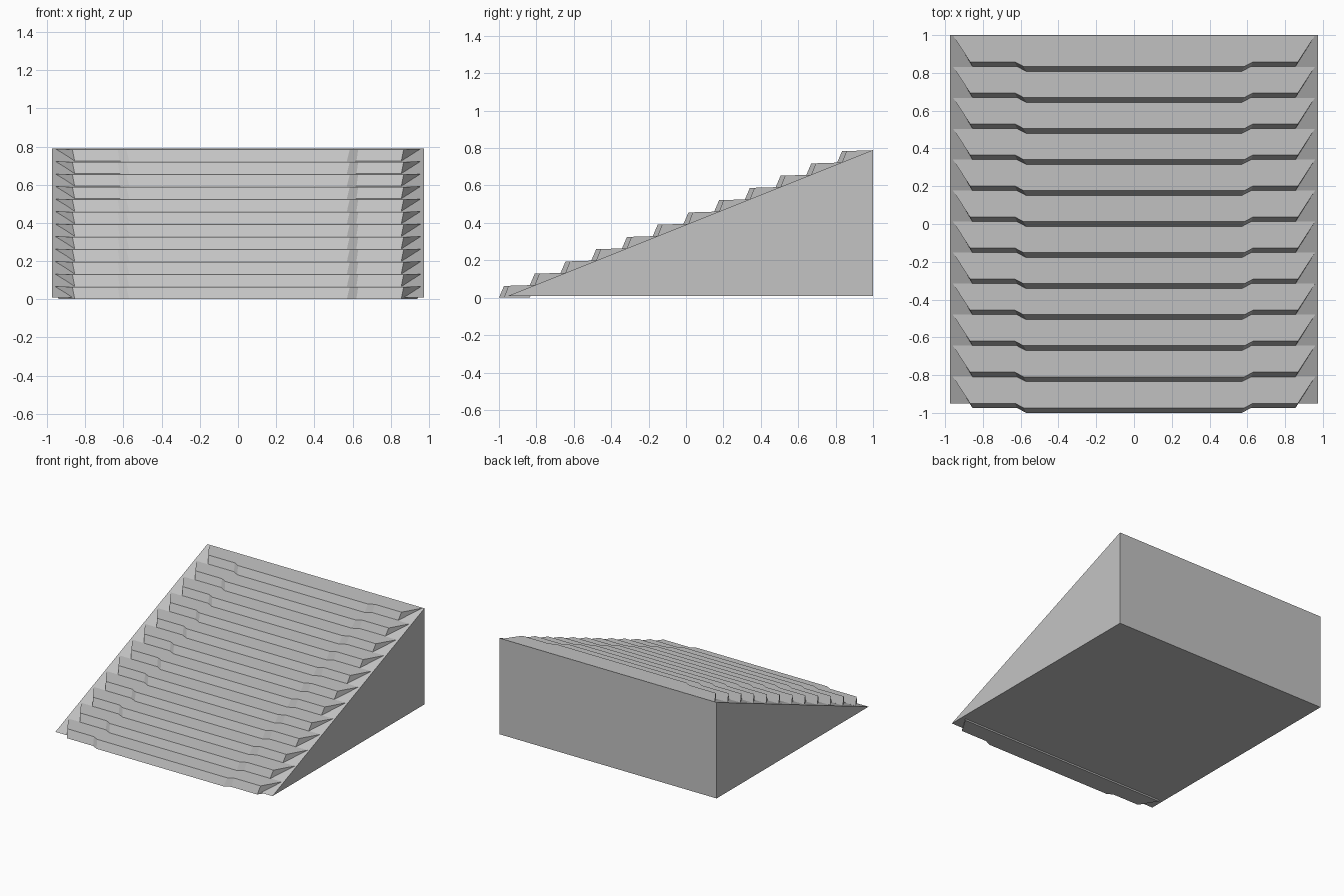
import bpy, bmesh

if "Cube" in bpy.data.objects:
    bpy.data.objects.remove(bpy.data.objects["Cube"])

STEPS = 12
RUN, RISE = 0.1643, 0.0655

grey = bpy.data.materials.new("light_grey")
grey.diffuse_color = (0.55, 0.55, 0.55, 1)
grey.use_nodes = True
grey.node_tree.nodes["Principled BSDF"].inputs["Base Color"].default_value = grey.diffuse_color


def loft(name, rings):
    """Closed solid joining two matching rings of points."""
    bm = bmesh.new()
    a, b = [[bm.verts.new(p) for p in ring] for ring in rings]
    n = len(a)
    bm.faces.new(a)
    bm.faces.new(b)
    for i in range(n):
        j = (i + 1) % n
        bm.faces.new((a[i], a[j], b[j], b[i]))
    bmesh.ops.recalc_face_normals(bm, faces=bm.faces)
    mesh = bpy.data.meshes.new(name)
    bm.to_mesh(mesh)
    bm.free()
    mesh.materials.append(grey)
    obj = bpy.data.objects.new(name, mesh)
    bpy.context.collection.objects.link(obj)
    return obj


def mirrored(half):
    """Complete a right-hand outline with its left-hand reflection."""
    return half + [(-x, y) for x, y in reversed(half)]


# Sloping wedge body
side = [(-0.95, 0.01), (1.0, 0.01), (1.0, 0.79)]
loft("ramp_body", [[(x, y, z) for y, z in side] for x in (-0.975, 0.975)])

# Treads: projecting centre, set-back shoulders, flared ends, leaning risers
foot = mirrored([(0.57, 0.0), (0.62, 0.026), (0.855, 0.026), (0.94, 0.165)])
tread = mirrored([(0.585, 0.027), (0.63, 0.051), (0.868, 0.051), (0.96, 0.193)])
for i in range(STEPS):
    y0, z0 = -1 + RUN * i, RISE * i
    loft(f"step_{i + 1}", [
        [(x, y0 + y, z0) for x, y in foot],
        [(x, y0 + y, z0 + 0.062 + 0.03 * y) for x, y in tread],
    ])
